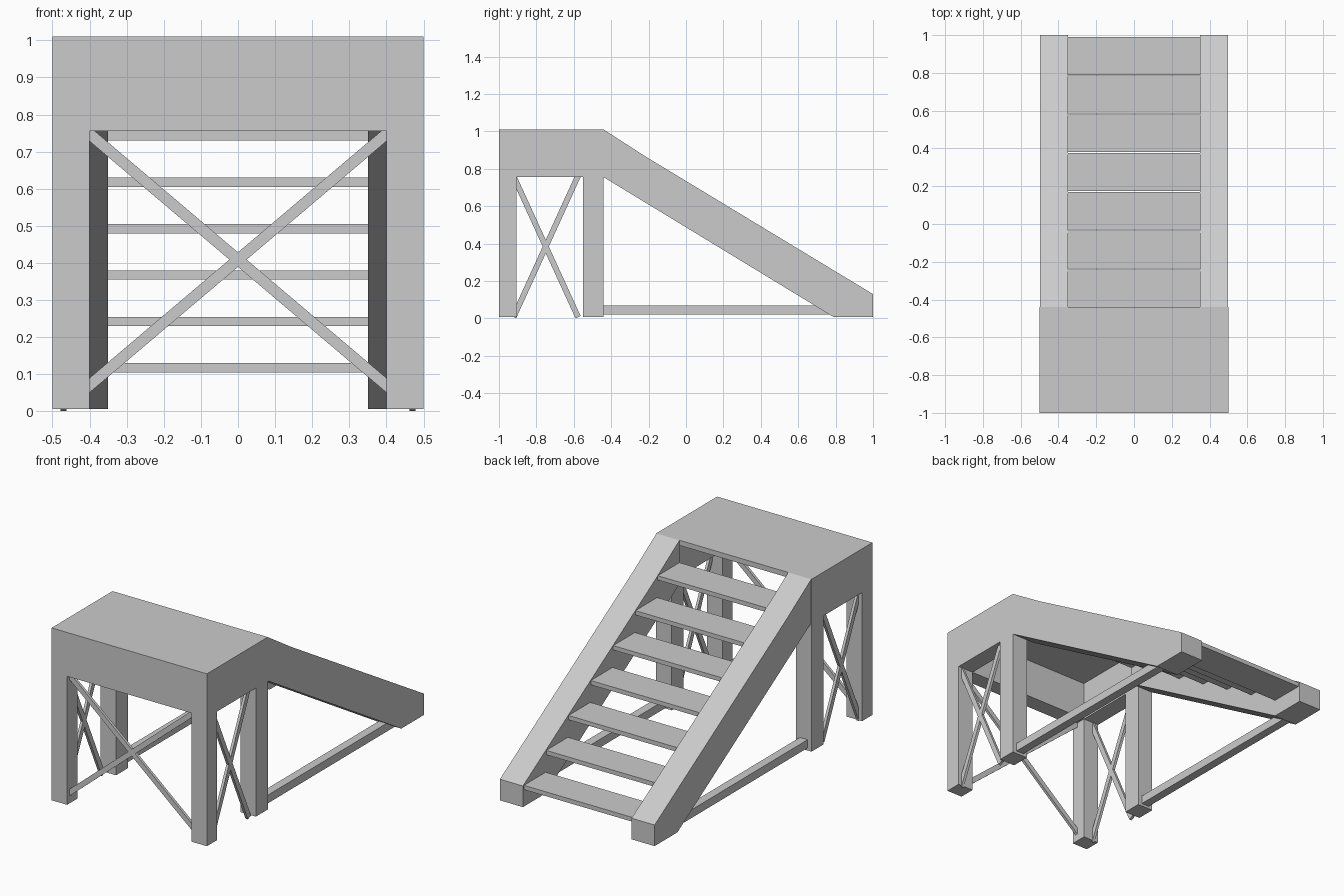
import bpy, bmesh
from mathutils import Vector

if "Cube" in bpy.data.objects:
    bpy.data.objects.remove(bpy.data.objects["Cube"])


def finish(name, bm):
    bmesh.ops.recalc_face_normals(bm, faces=bm.faces)
    me = bpy.data.meshes.new(name)
    bm.to_mesh(me)
    bm.free()
    ob = bpy.data.objects.new(name, me)
    bpy.context.collection.objects.link(ob)
    return ob


def box(name, x, y, z):
    bm = bmesh.new()
    bmesh.ops.create_cube(bm, size=1)
    for v in bm.verts:
        v.co = [lo + (c + 0.5) * (hi - lo) for c, (lo, hi) in zip(v.co, (x, y, z))]
    return finish(name, bm)


def side_plate(name, profile, x0, x1):
    """Extrude a (y, z) profile from x0 to x1."""
    bm = bmesh.new()
    face = bm.faces.new([bm.verts.new((x0, y, z)) for y, z in profile])
    ext = bmesh.ops.extrude_face_region(bm, geom=[face])
    verts = [g for g in ext["geom"] if isinstance(g, bmesh.types.BMVert)]
    bmesh.ops.translate(bm, verts=verts, vec=(x1 - x0, 0, 0))
    return finish(name, bm)


def brace(name, a, b, normal, width, depth):
    """Flat bar from a to b, its thin side along normal."""
    a, b, n = Vector(a), Vector(b), Vector(normal)
    side = (b - a).normalized().cross(n) * width / 2
    n = n * depth / 2
    bm = bmesh.new()
    rings = [[bm.verts.new(p + s * side + t * n)
              for s, t in ((-1, -1), (1, -1), (1, 1), (-1, 1))] for p in (a, b)]
    bm.faces.new(rings[0])
    bm.faces.new(rings[1])
    for i in range(4):
        j = (i + 1) % 4
        bm.faces.new((rings[0][i], rings[0][j], rings[1][j], rings[1][i]))
    return finish(name, bm)


FLOOR, UNDER, TOP = 0.007, 0.755, 1.01
FRONT, BACK = -1.0, -0.44

# Platform deck and front apron
box("platform_deck", (-0.4, 0.4), (FRONT, BACK), (0.98, TOP))
box("front_apron", (-0.4, 0.4), (FRONT, -0.905), (UNDER, 0.98))

frame = [(FRONT, FLOOR), (-0.905, FLOOR), (-0.905, UNDER), (-0.55, UNDER),
         (-0.55, FLOOR), (BACK, FLOOR), (BACK, TOP), (FRONT, TOP)]
stringer = [(BACK, UNDER), (0.79, FLOOR), (1.0, FLOOR), (1.0, 0.13),
            (-0.22, 0.868), (BACK, TOP)]

for s, label in ((-1, "left"), (1, "right")):
    # Legs with side apron, and the sloping stair stringer
    side_plate(label + "_leg_frame", frame, s * 0.4, s * 0.5)
    side_plate(label + "_stringer", stringer, s * 0.35, s * 0.498)
    # Low rail from back leg to stringer foot
    box(label + "_floor_rail", sorted((s * 0.425, s * 0.475)), (-0.45, 0.85), (0.022, 0.07))
    # Side cross bracing
    x = s * 0.47
    brace(label + "_brace_a", (x, -0.94, 0.80), (x, -0.577, 0.007), (1, 0, 0), 0.03, 0.016)
    brace(label + "_brace_b", (x, -0.922, 0.007), (x, -0.56, 0.80), (1, 0, 0), 0.03, 0.016)
    # Front cross bracing
    brace("front_brace_" + label, (-s * 0.45, -0.97, 0.028), (s * 0.45, -0.97, 0.79),
          (0, 1, 0), 0.03, 0.016)

# Stair treads
for k in range(7):
    y, z = 0.79 - 0.205 * k, 0.13 + 0.125 * k
    box(f"tread_{k + 1}", (-0.35, 0.35), (y, y + 0.2), (z - 0.025, z))
